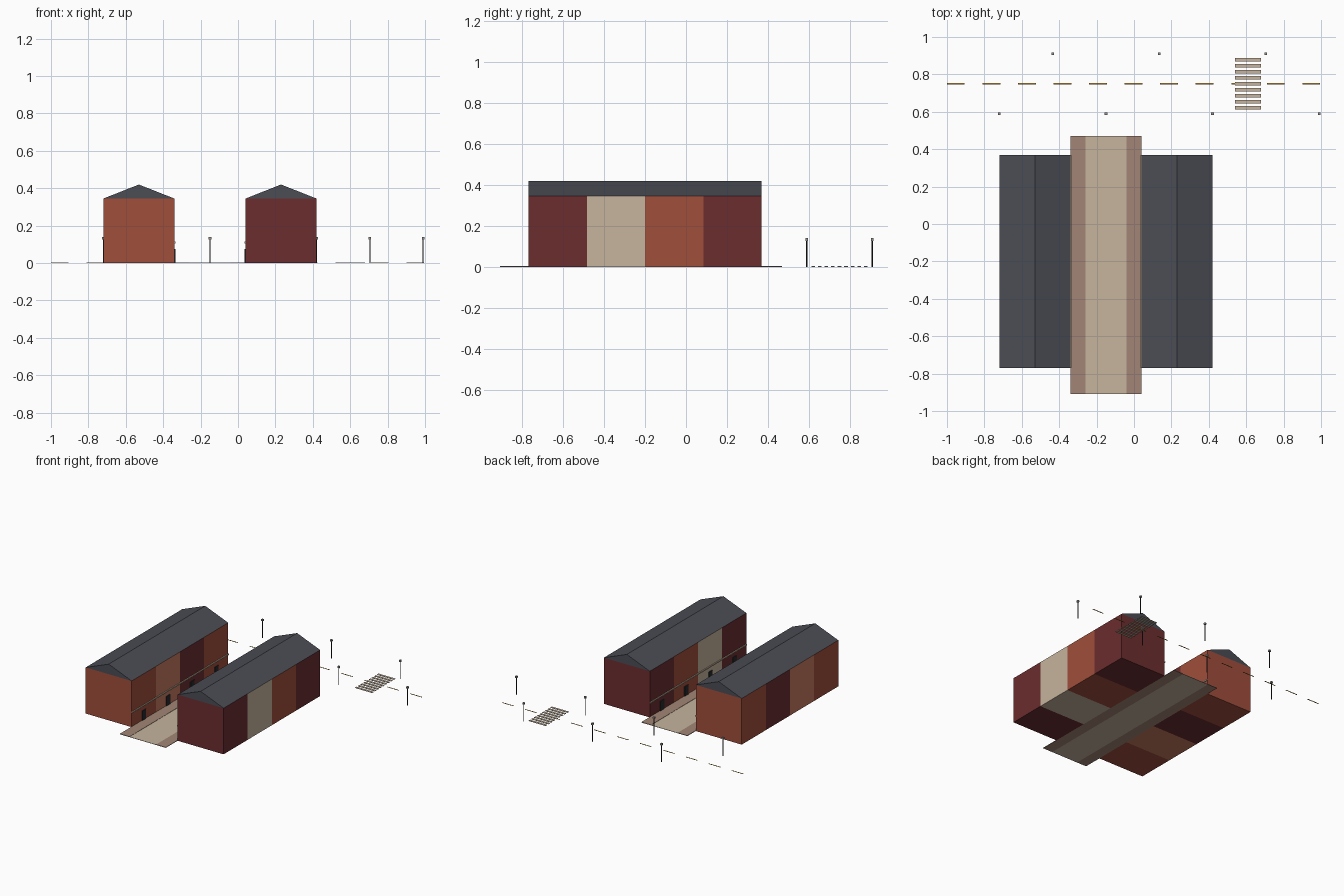
import bpy

cube = bpy.data.objects.get("Cube")
if cube:
    bpy.data.objects.remove(cube, do_unlink=True)


def linear(c):
    c /= 255
    return c / 12.92 if c <= 0.04045 else ((c + 0.055) / 1.055) ** 2.4


def material(name, r, g, b):
    m = bpy.data.materials.new(name)
    m.use_nodes = True
    colour = (linear(r), linear(g), linear(b), 1)
    m.diffuse_color = colour
    m.node_tree.nodes["Principled BSDF"].inputs["Base Color"].default_value = colour
    return m


brick = material("brick orange", 160, 78, 60)
maroon = material("dark red brick", 108, 45, 47)
cream = material("cream stone", 199, 180, 158)
terracotta = material("light terracotta", 198, 122, 95)
slate = material("slate grey", 75, 77, 85)
paving = material("brown paving", 162, 134, 118)
iron = material("dark iron", 42, 42, 45)
lamp_grey = material("lamp grey", 150, 145, 138)
yellow = material("road yellow", 200, 155, 60)


def mesh_object(name, verts, faces, mat):
    mesh = bpy.data.meshes.new(name)
    mesh.from_pydata(verts, [], faces)
    mesh.materials.append(mat)
    obj = bpy.data.objects.new(name, mesh)
    bpy.context.collection.objects.link(obj)
    return obj


def box(name, x, y, z, mat):
    """Box from (low, high) ranges on each axis."""
    verts = [(a, b, c) for a in x for b in y for c in z]
    faces = [(0, 1, 3, 2), (4, 6, 7, 5), (0, 4, 5, 1),
             (2, 3, 7, 6), (0, 2, 6, 4), (1, 5, 7, 3)]
    return mesh_object(name, verts, faces, mat)


def gable_roof(name, x, y, eave, ridge):
    mid = sum(x) / 2
    verts = [(px, py, pz) for py in y
             for px, pz in ((x[0], eave), (x[1], eave), (mid, ridge))]
    faces = [(0, 1, 2), (3, 5, 4), (0, 3, 4, 1), (1, 4, 5, 2), (2, 5, 3, 0)]
    return mesh_object(name, verts, faces, slate)


FRONT, BACK, EAVE, RIDGE = -0.77, 0.37, 0.345, 0.42
UNIT = (BACK - FRONT) / 4


def terrace(side, x, alley_x, out, colours):
    """Row of four houses with doors and a ledge facing the alley."""
    for i, mat in enumerate(colours):
        y0 = FRONT + i * UNIT
        mid = y0 + UNIT / 2
        box(f"{side}_house_{i + 1}", x, (y0, y0 + UNIT), (0, EAVE), mat)
        reach = sorted((alley_x, alley_x + out * 0.005))
        box(f"{side}_door_{i + 1}", reach, (mid - 0.022, mid + 0.022), (0.004, 0.075), iron)
    reach = sorted((alley_x, alley_x + out * 0.006))
    box(f"{side}_ledge", reach, (FRONT, BACK), (0.106, 0.115), cream)
    gable_roof(f"{side}_roof", x, (FRONT, BACK), EAVE, RIDGE)


# Two terraces facing each other
terrace("right", (-0.72, -0.34), -0.34, 1, (brick, terracotta, maroon, brick))
terrace("left", (0.04, 0.42), 0.04, -1, (maroon, cream, brick, maroon))

# Alley with a raised pavement on each side
ALLEY_Y = (-0.91, 0.47)
box("alley", (-0.26, -0.04), ALLEY_Y, (0, 0.002), cream)
box("right_pavement", (-0.34, -0.26), ALLEY_Y, (0, 0.004), paving)
box("left_pavement", (-0.04, 0.04), ALLEY_Y, (0, 0.004), paving)

# Street markings
ROAD_Y = 0.75
for i in range(11):
    x0 = -1 + i * 0.19
    box(f"road_dash_{i + 1}", (x0, x0 + 0.095), (ROAD_Y - 0.003, ROAD_Y + 0.003),
        (0, 0.002), yellow)
for i in range(9):
    y = ROAD_Y + (i - 4) * 0.0322
    box(f"crossing_stripe_{i + 1}", (0.54, 0.68), (y - 0.009, y + 0.009), (0, 0.003), cream)


# Street lamps, staggered on both sides of the street
def lamp(name, x, y):
    bpy.ops.mesh.primitive_cylinder_add(vertices=8, radius=0.003, depth=0.128,
                                        location=(x, y, 0.064))
    post = bpy.context.object
    post.name = name + "_post"
    post.data.materials.append(iron)
    r = 0.007
    box(name + "_head", (x - r, x + r), (y - r, y + r), (0.127, 0.14), lamp_grey)


for i in range(4):
    lamp(f"near_lamp_{i + 1}", -0.72 + i * 0.57, ROAD_Y - 0.16)
for i in range(3):
    lamp(f"far_lamp_{i + 1}", -0.435 + i * 0.57, ROAD_Y + 0.16)
